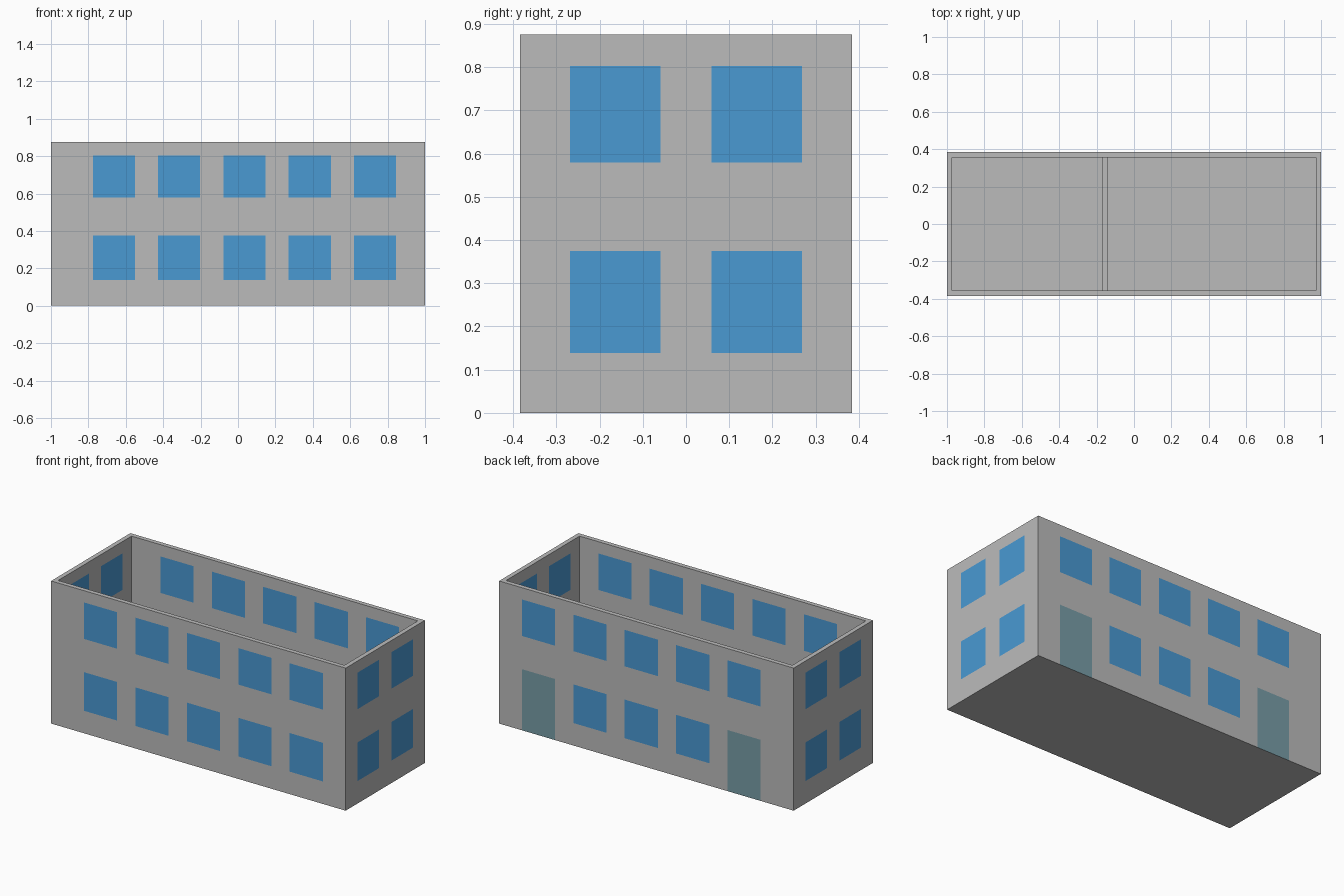
import bpy, bmesh
from mathutils import Vector

if "Cube" in bpy.data.objects:
    bpy.data.objects.remove(bpy.data.objects["Cube"])

HX, HY, H, T = 1.0, 0.384, 0.875, 0.028      # half sizes, height, wall thickness
FLOOR, STOREY = 0.012, 0.4375
LOW, HIGH = (0.138, 0.375), (0.579, 0.803)   # window bands
LONG = [(-0.776 + i * 0.349, -0.551 + i * 0.349) for i in range(5)]
SHORT = [(-0.268, -0.059), (0.059, 0.268)]


def material(name, rgb):
    m = bpy.data.materials.new(name)
    m.diffuse_color = (*rgb, 1)
    m.use_nodes = True
    m.node_tree.nodes["Principled BSDF"].inputs["Base Color"].default_value = m.diffuse_color
    return m


MATS = [material("wall grey", (0.5, 0.5, 0.5)),
        material("window blue", (0.067, 0.32, 0.65)),
        material("door teal", (0.188, 0.337, 0.386))]


def finish(bm, name):
    me = bpy.data.meshes.new(name)
    bm.to_mesh(me)
    bm.free()
    for m in MATS:
        me.materials.append(m)
    bpy.context.collection.objects.link(bpy.data.objects.new(name, me))


def quad(bm, pts, normal, mat=0):
    f = bm.faces.new([bm.verts.new(p) for p in pts])
    f.normal_update()
    if f.normal.dot(Vector(normal)) < 0:
        f.normal_flip()
    f.material_index = mat


def panel(bm, point, normal, half, z0, openings):
    """Flat wall side, cut into cells; cells inside an opening get its colour."""
    us = sorted({-half, half} | {u for o in openings for u in o[0]})
    zs = sorted({z0, H} | {max(z, z0) for o in openings for z in o[1]})
    for a, b in zip(us, us[1:]):
        for c, d in zip(zs, zs[1:]):
            u, z = (a + b) / 2, (c + d) / 2
            mat = next((m for (p, q), (r, s), m in openings
                        if p < u < q and r < z < s), 0)
            quad(bm, [point(a, c), point(b, c), point(b, d), point(a, d)],
                 normal, mat)


def wall(name, axis, sign, openings):
    bm = bmesh.new()
    depth, half = (HY, HX) if axis == 1 else (HX, HY)

    def at(dist):
        if axis == 1:
            return lambda u, z: (u, sign * dist, z)
        return lambda u, z: (sign * dist, u, z)

    out, inn = at(depth), at(depth - T)
    n = Vector((0, sign, 0) if axis == 1 else (sign, 0, 0))
    panel(bm, out, n, half, 0, openings)
    panel(bm, inn, -n, half - T, FLOOR, openings)
    # mitred top rim
    quad(bm, [out(-half, H), out(half, H), inn(half - T, H), inn(T - half, H)],
         (0, 0, 1))
    bmesh.ops.remove_doubles(bm, verts=bm.verts, dist=1e-5)
    finish(bm, name)


def windows(cols):
    return [(c, band, 1) for c in cols for band in (LOW, HIGH)]


# outer walls
wall("front_wall", 1, -1, windows(LONG))
back = [(c, HIGH, 1) for c in LONG] + [(c, LOW, 1) for c in LONG[1:4]]
back += [(c, (0, LOW[1]), 2) for c in (LONG[0], LONG[4])]
wall("back_wall", 1, 1, back)
wall("right_wall", 0, 1, windows(SHORT))
wall("left_wall", 0, -1, windows(SHORT))

# ground slab
bm = bmesh.new()
for x, y, z, n in ((HX, HY, 0, -1), (HX - T, HY - T, FLOOR, 1)):
    quad(bm, [(-x, -y, z), (x, -y, z), (x, y, z), (-x, y, z)], (0, 0, n))
finish(bm, "floor")

# ground storey partition
bm = bmesh.new()
bmesh.ops.create_cube(bm, size=1)
for v in bm.verts:
    v.co = (-0.155 + v.co.x * T, v.co.y * 2 * (HY - T),
            FLOOR + (v.co.z + 0.5) * (STOREY - FLOOR))
finish(bm, "partition")
